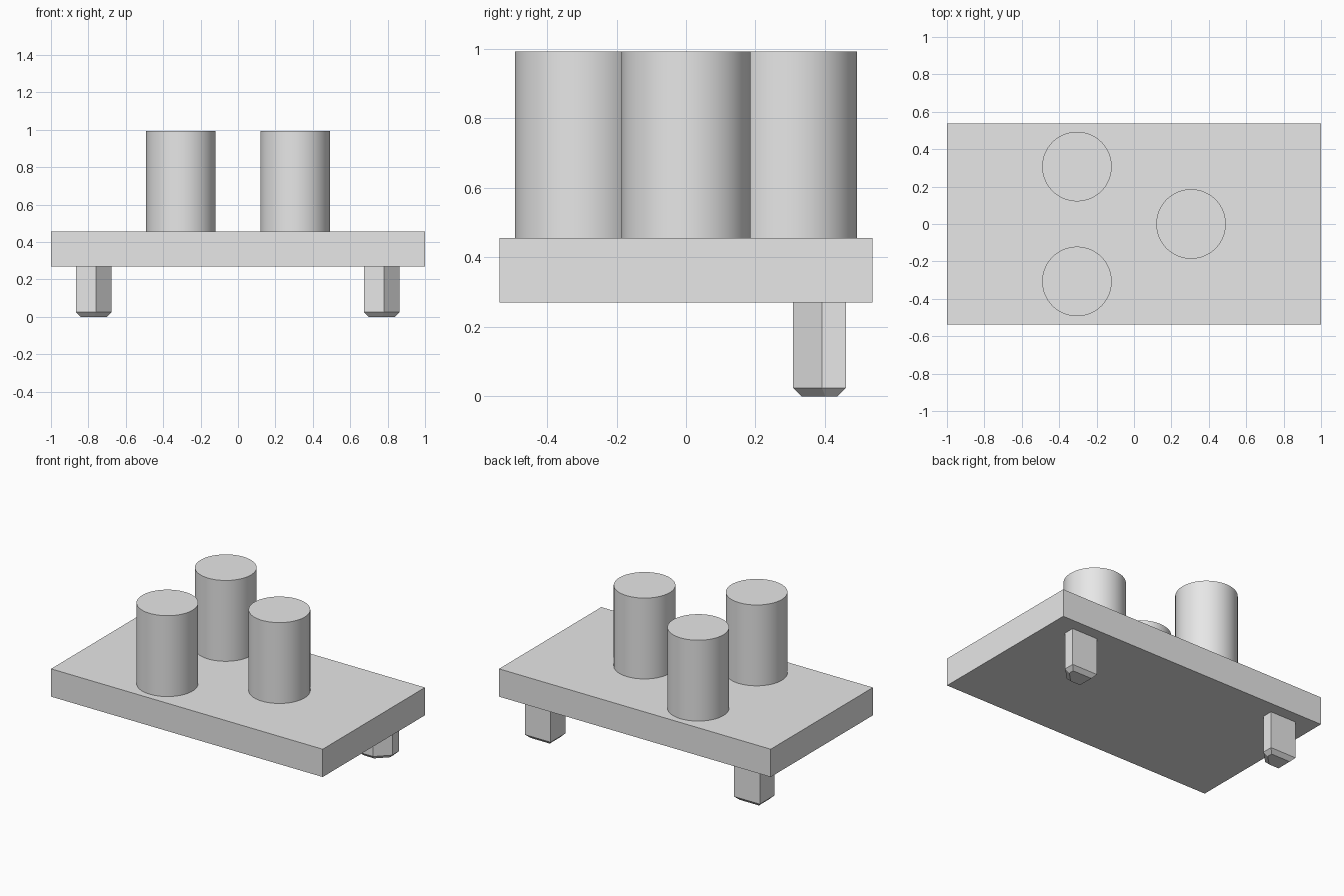
import bpy
import bmesh

cube = bpy.data.objects.get("Cube")
if cube:
    bpy.data.objects.remove(cube, do_unlink=True)

PLATE_BOTTOM, PLATE_TOP, TOP = 0.27, 0.455, 0.993

# One plain grey for everything
grey = bpy.data.materials.new("plain_grey")
grey.use_nodes = True
grey.diffuse_color = (0.8, 0.8, 0.8, 1)
grey.node_tree.nodes["Principled BSDF"].inputs["Base Color"].default_value = (0.8, 0.8, 0.8, 1)


def add_object(name, bm, location=(0, 0, 0)):
    bmesh.ops.recalc_face_normals(bm, faces=bm.faces)
    mesh = bpy.data.meshes.new(name)
    bm.to_mesh(mesh)
    bm.free()
    mesh.materials.append(grey)
    obj = bpy.data.objects.new(name, mesh)
    obj.location = location
    bpy.context.collection.objects.link(obj)
    return obj


# Flat rectangular plate
bm = bmesh.new()
bmesh.ops.create_cube(bm, size=1)
bmesh.ops.scale(bm, vec=(2, 1.075, PLATE_TOP - PLATE_BOTTOM), verts=bm.verts)
add_object("plate", bm, (0, 0, (PLATE_TOP + PLATE_BOTTOM) / 2))


# Round posts standing on the plate
def add_post(name, x, y):
    height = TOP - PLATE_TOP
    bm = bmesh.new()
    bmesh.ops.create_cone(bm, cap_ends=True, segments=64,
                          radius1=0.186, radius2=0.186, depth=height)
    post = add_object(name, bm, (x, y, PLATE_TOP + height / 2))
    bpy.ops.object.select_all(action="DESELECT")
    post.select_set(True)
    bpy.context.view_layer.objects.active = post
    bpy.ops.object.shade_smooth_by_angle()


add_post("front_post", -0.305, -0.307)
add_post("back_post", -0.305, 0.307)
add_post("side_post", 0.305, 0)


# Short pegs: a box with one cut corner and a chamfered foot
def add_peg(name, x):
    w, d, cut, chamfer = 0.19, 0.153, 0.083, 0.0245
    outline = [(0, 0), (w - cut, 0), (w, cut), (w, d), (0, d)]
    bm = bmesh.new()
    foot = bm.faces.new([bm.verts.new((px, py, 0)) for px, py in outline])
    ext = bmesh.ops.extrude_face_region(bm, geom=[foot], use_keep_orig=True)
    top = [v for v in ext["geom"] if isinstance(v, bmesh.types.BMVert)]
    bmesh.ops.translate(bm, vec=(0, 0, PLATE_BOTTOM), verts=top)
    bmesh.ops.recalc_face_normals(bm, faces=bm.faces)
    rim = [e for e in bm.edges if all(v.co.z < 0.001 for v in e.verts)]
    bmesh.ops.bevel(bm, geom=rim, offset=chamfer, offset_type="OFFSET",
                    segments=1, affect="EDGES")
    add_object(name, bm, (x, 0.308, 0))


add_peg("right_peg", -0.867)
add_peg("left_peg", 0.673)
